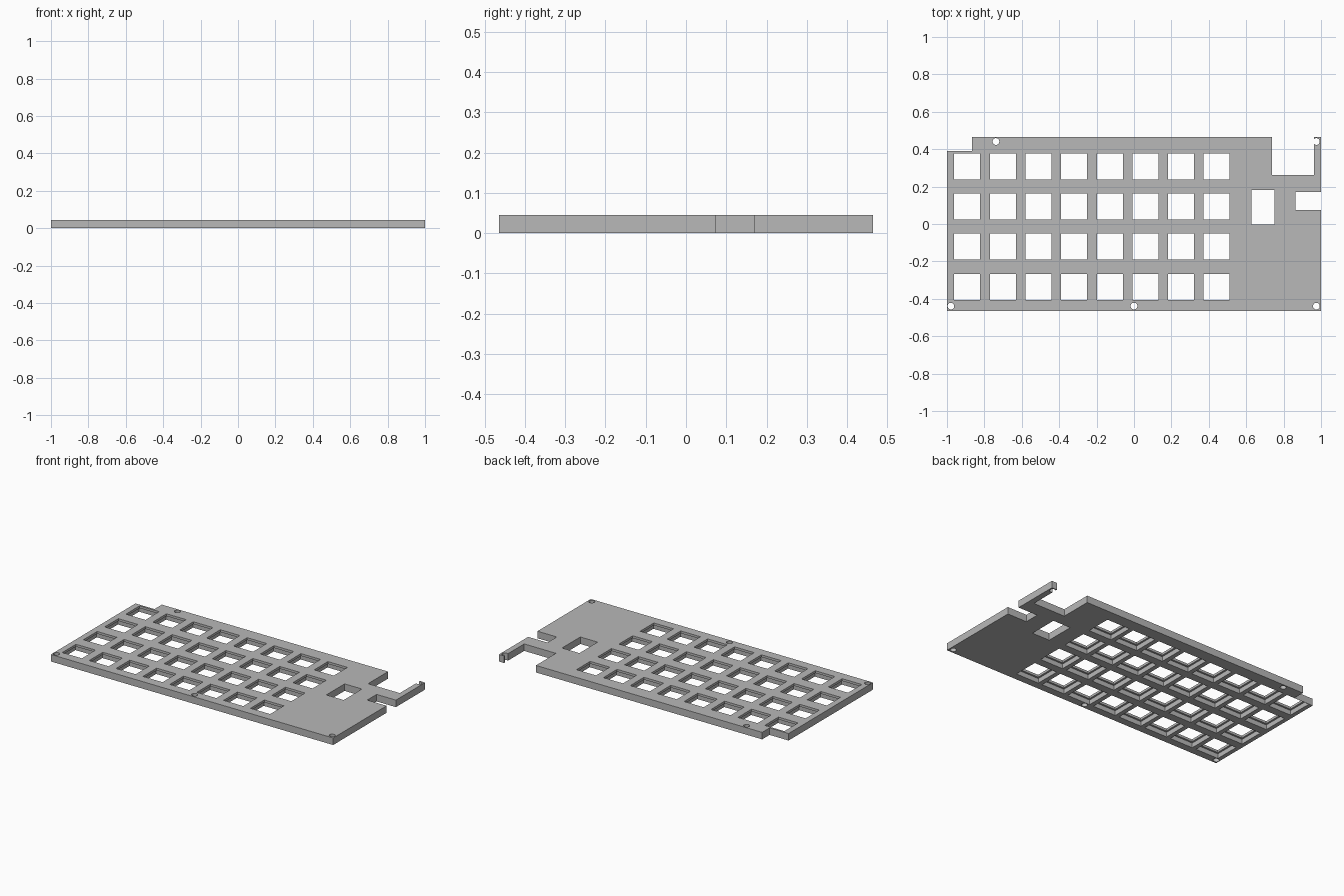
import bpy
import bmesh
from mathutils import Matrix, Vector

if "Cube" in bpy.data.objects:
    bpy.data.objects.remove(bpy.data.objects["Cube"])

THICK = 0.045      # plate height
LIP = 0.015        # thin rim left around each key opening
KEY, POCKET = 0.139, 0.162
SCREW_R = 0.018

grey = bpy.data.materials.new("plate grey")
grey.use_nodes = True
colour = (0.48, 0.48, 0.48, 1)
grey.diffuse_color = colour
grey.node_tree.nodes["Principled BSDF"].inputs["Base Color"].default_value = colour


def add_box(bm, x0, x1, y0, y1, z0, z1):
    size = Matrix.Diagonal((x1 - x0, y1 - y0, z1 - z0, 1))
    place = Matrix.Translation(((x0 + x1) / 2, (y0 + y1) / 2, (z0 + z1) / 2))
    bmesh.ops.create_cube(bm, size=1, matrix=place @ size)


def finish(bm, name):
    bmesh.ops.recalc_face_normals(bm, faces=bm.faces)
    mesh = bpy.data.meshes.new(name)
    bm.to_mesh(mesh)
    bm.free()
    mesh.materials.append(grey)
    obj = bpy.data.objects.new(name, mesh)
    bpy.context.scene.collection.objects.link(obj)
    return obj


# Plate outline with corner step, rear bay, hooked arm and side slot
outline = [(-1, -0.465), (1, -0.465), (1, 0.075), (0.863, 0.075),
           (0.863, 0.17), (1, 0.17), (1, 0.465), (0.963, 0.465),
           (0.963, 0.262), (0.738, 0.262), (0.738, 0.465),
           (-0.865, 0.465), (-0.865, 0.39), (-1, 0.39)]
bm = bmesh.new()
base = bm.faces.new([bm.verts.new((x, y, 0)) for x, y in outline])
top = bmesh.ops.extrude_face_region(bm, geom=[base])["geom"]
bmesh.ops.translate(bm, vec=Vector((0, 0, THICK)),
                    verts=[v for v in top if isinstance(v, bmesh.types.BMVert)])
plate = finish(bm, "key_plate")

# Key openings with wider pockets underneath
openings, pockets = bmesh.new(), bmesh.new()
for col in range(8):
    for row in range(4):
        x, y = -0.892 + 0.1906 * col, 0.308 - 0.2147 * row
        for bm, width, z1 in ((openings, KEY, 0.1), (pockets, POCKET, THICK - LIP)):
            h = width / 2
            add_box(bm, x - h, x + h, y - h, y + h, -0.1, z1)

# Rectangular window
add_box(openings, 0.628, 0.751, -0.003, 0.182, -0.1, 0.1)

# Screw holes
for x, y in [(-0.738, 0.441), (0.975, 0.441), (-0.979, -0.439),
             (0, -0.439), (0.975, -0.439)]:
    bmesh.ops.create_cone(openings, cap_ends=True, segments=24, radius1=SCREW_R,
                          radius2=SCREW_R, depth=0.2,
                          matrix=Matrix.Translation((x, y, 0)))

# Cut the plate, then drop the cutters
cutters = [finish(openings, "opening_cutter"), finish(pockets, "pocket_cutter")]
for cutter in cutters:
    cutter.hide_render = True
    cut = plate.modifiers.new(cutter.name, "BOOLEAN")
    cut.operation = "DIFFERENCE"
    cut.solver = "EXACT"
    cut.object = cutter
depsgraph = bpy.context.evaluated_depsgraph_get()
result = bpy.data.meshes.new_from_object(plate.evaluated_get(depsgraph))
plate.modifiers.clear()
plate.data = result
result.materials.clear()
result.materials.append(grey)
for cutter in cutters:
    bpy.data.objects.remove(cutter)
